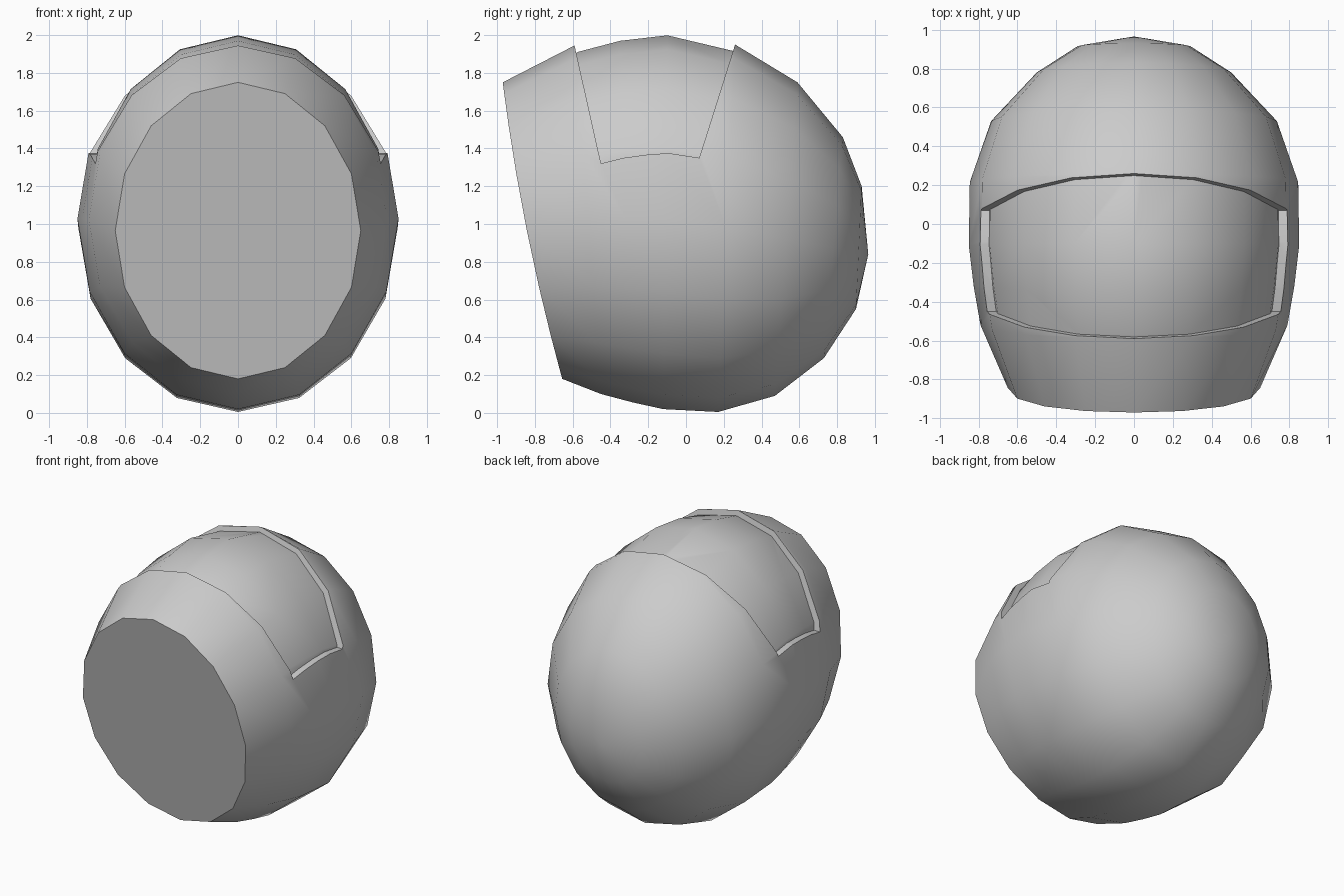
import bpy, bmesh, math

if "Cube" in bpy.data.objects:
    bpy.data.objects.remove(bpy.data.objects["Cube"])

# Tilted rings, front to back: top (y, z), bottom (y, z), half width, forward bow
RINGS = [
    ((-0.97, 1.75), (-0.655, 0.18), 0.65, -0.03),
    ((-0.59, 1.945), (-0.45, 0.10), 0.79, 0),
    ((-0.36, 2.005), (-0.28, 0.055), 0.825, 0),
    ((-0.10, 2.035), (-0.12, 0.02), 0.85, 0),
    ((0.26, 1.95), (0.17, 0.005), 0.845, 0),
    ((0.59, 1.75), (0.47, 0.09), 0.735, 0),
    ((0.83, 1.46), (0.73, 0.29), 0.50, 0),
    ((0.93, 1.20), (0.90, 0.55), 0.29, 0),
]
BACK_POLE = (0, 0.965, 0.84)
SIDES = 16

grey = bpy.data.materials.new("light_grey")
grey.diffuse_color = (0.6, 0.6, 0.6, 1)
grey.use_nodes = True
grey.node_tree.nodes["Principled BSDF"].inputs["Base Color"].default_value = grey.diffuse_color


def add_object(name, bm):
    bmesh.ops.recalc_face_normals(bm, faces=bm.faces)
    mesh = bpy.data.meshes.new(name)
    bm.to_mesh(mesh)
    bm.free()
    mesh.materials.append(grey)
    obj = bpy.data.objects.new(name, mesh)
    bpy.context.collection.objects.link(obj)
    return obj


def shell(name, sx=1, sy=1, sz=1):
    """Closed egg-shaped body lofted through the rings, scaled about its middle."""
    bm = bmesh.new()

    def vert(x, y, z):
        return bm.verts.new((x * sx, (y + 0.07) * sy - 0.07, (z - 1) * sz + 1))

    loops = []
    for (ty, tz), (by, bz), half, bow in RINGS:
        loop = []
        for i in range(SIDES):
            a = 2 * math.pi * i / SIDES
            c, s = math.cos(a), math.sin(a)
            y = (ty + by) / 2 + (ty - by) / 2 * c + bow * s * s
            z = (tz + bz) / 2 + (tz - bz) / 2 * c
            loop.append(vert(half * s, y, z))
        loops.append(loop)
    pole = vert(*BACK_POLE)
    for i in range(SIDES):
        j = (i + 1) % SIDES
        for a, b in zip(loops, loops[1:]):
            bm.faces.new((a[i], a[j], b[j], b[i]))
        bm.faces.new((loops[-1][i], loops[-1][j], pole))
    bm.faces.new(loops[0])  # flat front opening
    return add_object(name, bm)


def subtract(target, tool):
    mod = target.modifiers.new("cut", 'BOOLEAN')
    mod.operation = 'DIFFERENCE'
    mod.solver = 'EXACT'
    mod.object = tool
    bpy.context.view_layer.objects.active = target
    bpy.ops.object.modifier_apply(modifier=mod.name)
    bpy.data.objects.remove(tool)


# Window outline in side profile, extruded across the whole width
OUTLINE = [(-0.647, 2.2), (-0.45, 1.32), (-0.33, 1.35), (-0.20, 1.368),
           (-0.09, 1.375), (0.07, 1.35), (0.339, 2.2)]
bm = bmesh.new()
face = bm.faces.new([bm.verts.new((-1.2, y, z)) for y, z in OUTLINE])
sweep = bmesh.ops.extrude_face_region(bm, geom=[face])
bmesh.ops.translate(bm, vec=(2.4, 0, 0),
                    verts=[v for v in sweep["geom"] if isinstance(v, bmesh.types.BMVert)])
cutter = add_object("window_cutter", bm)

# Recessed window: only the layer between the body and a smaller copy is removed
subtract(cutter, shell("window_floor", 0.945, 0.96, 0.965))
body = shell("helmet_shell")
subtract(body, cutter)

# Smooth surface with crisp rim and window edges
bpy.ops.object.select_all(action='DESELECT')
body.select_set(True)
bpy.context.view_layer.objects.active = body
bpy.ops.object.shade_smooth_by_angle(angle=math.radians(40))
